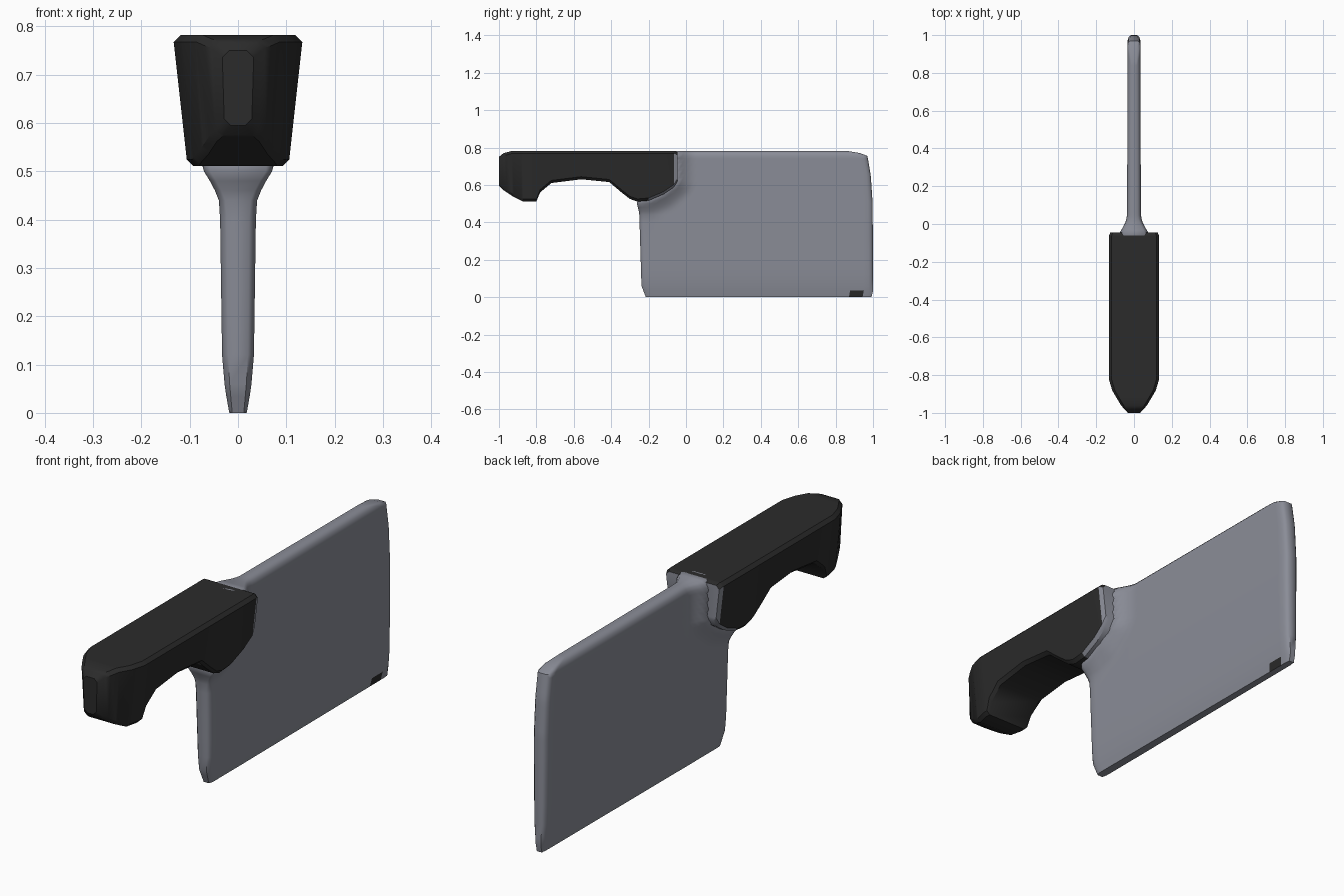
import bpy, bmesh, math
from mathutils import Vector
from mathutils.geometry import intersect_point_line

if "Cube" in bpy.data.objects:
    bpy.data.objects.remove(bpy.data.objects["Cube"])


def material(name, rgb):
    m = bpy.data.materials.new(name)
    m.diffuse_color = (*rgb, 1)
    m.use_nodes = True
    m.node_tree.nodes["Principled BSDF"].inputs["Base Color"].default_value = m.diffuse_color
    return m


steel = material("grey steel", (0.255, 0.265, 0.31))
black = material("black handle", (0.024, 0.024, 0.024))


def lerp(table, t):
    if t <= table[0][0]:
        return table[0][1]
    for (a, va), (b, vb) in zip(table, table[1:]):
        if t <= b:
            return va + (vb - va) * (t - a) / (b - a)
    return table[-1][1]


def finish(bm, name, mats, angle):
    bmesh.ops.recalc_face_normals(bm, faces=bm.faces)
    me = bpy.data.meshes.new(name)
    bm.to_mesh(me)
    bm.free()
    for m in mats:
        me.materials.append(m)
    ob = bpy.data.objects.new(name, me)
    bpy.context.collection.objects.link(ob)
    bpy.context.view_layer.objects.active = ob
    ob.select_set(True)
    bpy.ops.object.shade_smooth_by_angle(angle=math.radians(angle))
    ob.select_set(False)
    return ob


# Handle: rounded trapezoid sections lofted along y
TOP = [(-1, .75), (-.975, .77), (-.93, .782), (-.06, .782), (-.045, .774)]
BOTTOM = [(-1, .595), (-.98, .575), (-.92, .535), (-.87, .511), (-.80, .511),
          (-.78, .56), (-.72, .61), (-.56, .63), (-.41, .615), (-.345, .56),
          (-.30, .525), (-.26, .511), (-.2, .516), (-.12, .55), (-.065, .588),
          (-.045, .62)]
SCALE = [(-1, .25), (-.96, .52), (-.88, .87), (-.82, 1), (-.065, 1), (-.045, .95)]
ys = sorted({p[0] for t in (TOP, BOTTOM, SCALE) for p in t})
bm = bmesh.new()
rings = []
for y in ys:
    t, b, s = lerp(TOP, y), lerp(BOTTOM, y), lerp(SCALE, y)

    def width(z):
        return s * (.106 + (z - .51) * .1)
    r = .014
    half = [(width(t) - r, t), (width(t), t - r), (width(b), b + r), (width(b) - r, b)]
    loop = half + [(-x, z) for x, z in reversed(half)]
    rings.append([bm.verts.new((x, y, z)) for x, z in loop])
for A, B in zip(rings, rings[1:]):
    for i in range(8):
        j = (i + 1) % 8
        bm.faces.new((A[i], A[j], B[j], B[i]))
bm.faces.new(rings[0])
bm.faces.new(rings[-1])
bmesh.ops.recalc_face_normals(bm, faces=bm.faces)
for f in bm.faces:
    c = f.calc_center_median()
    under = c.y > -.2 and f.normal.z < -.4
    tip = c.y > -.065 and c.z < .75
    f.material_index = 1 if under or tip else 0
finish(bm, "handle", [black, steel], 35)

# Blade: a grid on each side, swelling where it meets the handle
LEFT = [(0, -.215), (.06, -.238), (.45, -.25), (.51, -.265), (.6, -.2), (.78, -.09)]
RIGHT = [(0, .992), (.02, 1), (.5, .998), (.65, .988), (.755, .97), (.77, .93), (.782, .86)]
THICK = [(0, .018), (.05, .027), (.12, .033), (.4, .037), (.765, .037), (.782, .02)]
JOINT = [Vector(p) for p in ((-.05, .79), (-.05, .61), (-.12, .55), (-.2, .515), (-.28, .51))]


def joint_distance(p):
    best = 9
    for a, b in zip(JOINT, JOINT[1:]):
        k = intersect_point_line(p, a, b)[1]
        best = min(best, (p - a.lerp(b, max(0, min(1, k)))).length)
    return best


rows = [0, .035, .06, .12, .2, .3, .4, .44] + [.46 + .02 * i for i in range(15)] \
    + [.755, .77, .782]
cols = [0, .008] + [i / 50 for i in range(1, 50)] + [.992, 1]
bm = bmesh.new()
grids = {}
for side in (1, -1):
    grid = []
    for z in rows:
        lo, hi = lerp(LEFT, z), lerp(RIGHT, z)
        line = []
        for u in cols:
            y = lo + (hi - lo) * u
            edge = .62 if u in (0, 1) else (.88 if u in (.008, .992) else 1)
            d = joint_distance(Vector((y, z)))
            x = lerp(THICK, z) * edge - .004 * max(0, y)
            x += .042 * max(0, 1 - d / .085) ** 1.4
            line.append(bm.verts.new((side * max(x, .012), y, z)))
        grid.append(line)
    for A, B in zip(grid, grid[1:]):
        for i in range(len(cols) - 1):
            bm.faces.new((A[i], A[i + 1], B[i + 1], B[i]))
    grids[side] = grid


# Close the rim between both sides
def rim(g):
    return g[0] + [r[-1] for r in g[1:]] + g[-1][-2::-1] + [r[0] for r in g[-2:0:-1]]


P, Q = rim(grids[1]), rim(grids[-1])
for i in range(len(P)):
    j = (i + 1) % len(P)
    bm.faces.new((P[i], P[j], Q[j], Q[i]))
# Small dark spot near the lower corner
for f in bm.faces:
    c = f.calc_center_median()
    f.material_index = 1 if c.x > .01 and abs(c.y - .91) < .026 and c.z < .035 else 0
finish(bm, "blade", [steel, black], 50)
